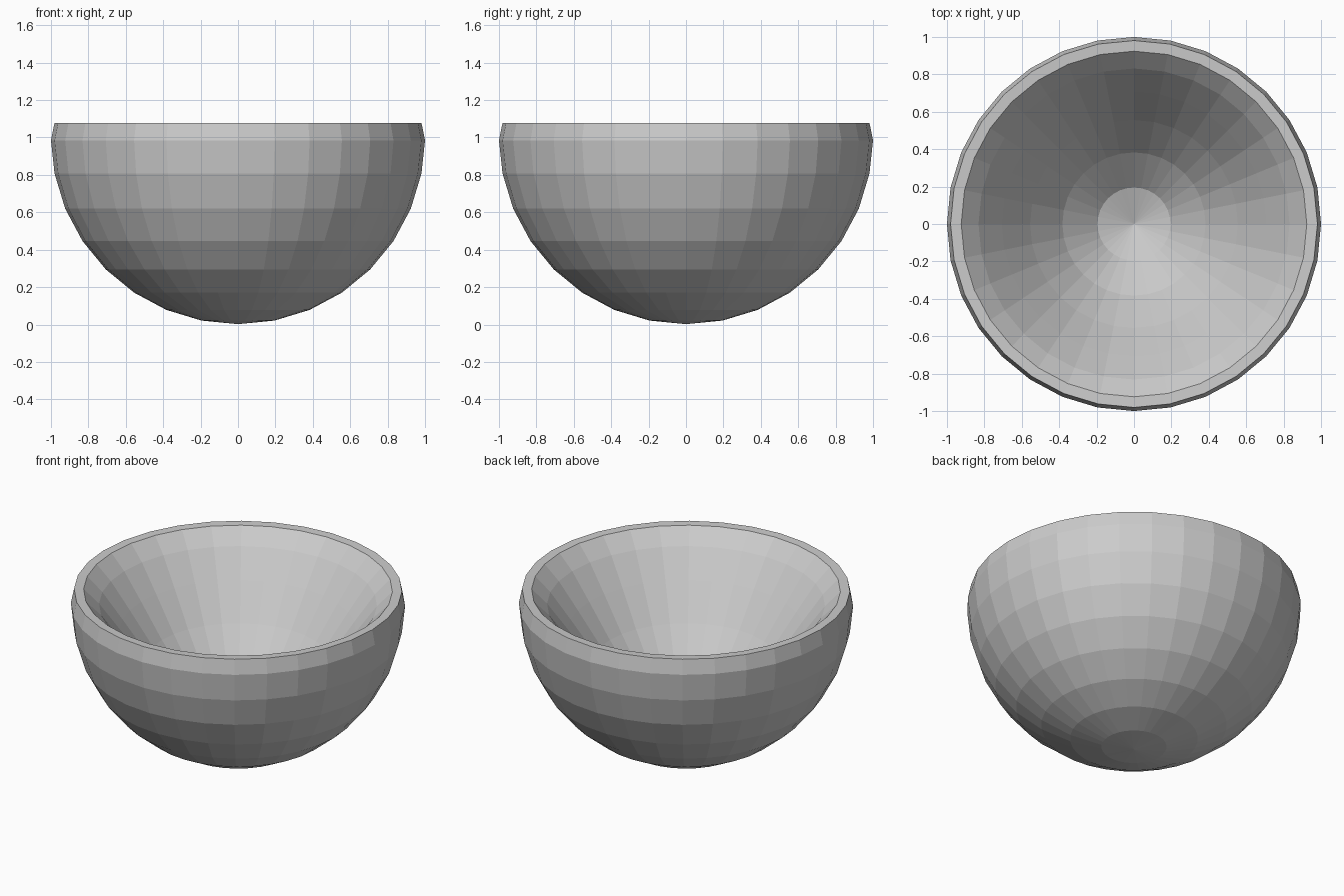
import bpy, bmesh
from mathutils import Vector

if "Cube" in bpy.data.objects:
    bpy.data.objects.remove(bpy.data.objects["Cube"])

# Bowl: a low-poly sphere whose top is pushed down inside itself with a smooth falloff
REACH, DEPTH = 1.5, 1.85

bm = bmesh.new()
bmesh.ops.create_uvsphere(bm, u_segments=32, v_segments=16, radius=1.0)
pole = Vector((0, 0, 1))
for v in bm.verts:
    t = max(0.0, 1 - (v.co - pole).length / REACH)
    v.co.z += 1.002 - DEPTH * (3 * t * t - 2 * t ** 3)

mesh = bpy.data.meshes.new("bowl")
bm.to_mesh(mesh)
bm.free()
bowl = bpy.data.objects.new("bowl", mesh)
bpy.context.collection.objects.link(bowl)
